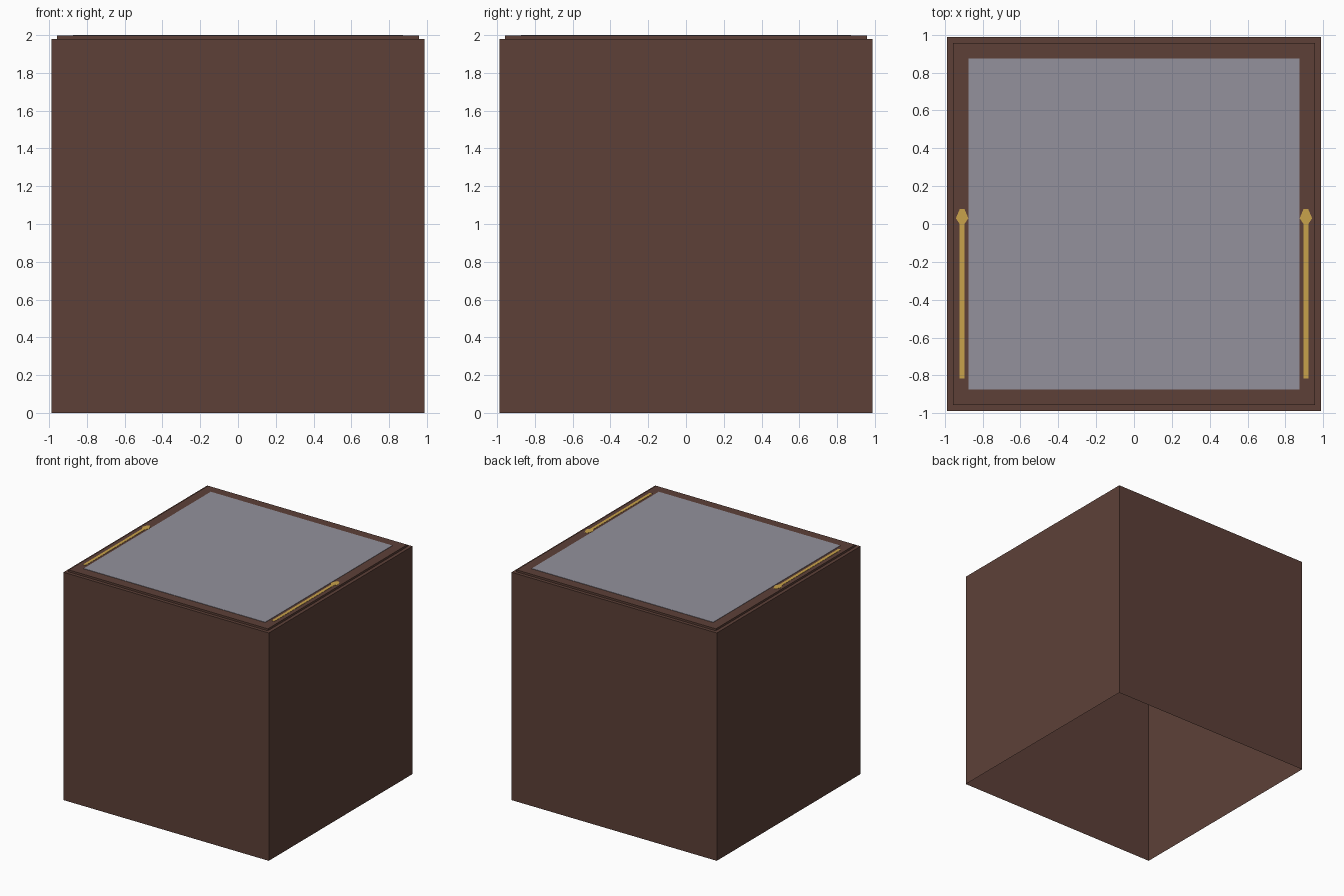
import bpy, bmesh

if "Cube" in bpy.data.objects:
    bpy.data.objects.remove(bpy.data.objects["Cube"])


def material(name, rgb):
    m = bpy.data.materials.new(name)
    m.diffuse_color = (*rgb, 1)
    m.use_nodes = True
    m.node_tree.nodes["Principled BSDF"].inputs["Base Color"].default_value = m.diffuse_color
    return m


BROWN = material("dark brown wood", (0.109, 0.051, 0.039))
GREY = material("cool grey", (0.292, 0.283, 0.332))
GOLD = material("gold", (0.584, 0.361, 0.069))


def finish(name, bm, mat):
    me = bpy.data.meshes.new(name)
    bm.to_mesh(me)
    bm.free()
    me.materials.append(mat)
    ob = bpy.data.objects.new(name, me)
    bpy.context.collection.objects.link(ob)
    return ob


def plate(name, outline, z0, z1, mat):
    """Thin prism from a counter-clockwise outline."""
    bm = bmesh.new()
    face = bm.faces.new([bm.verts.new((x, y, z0)) for x, y in outline])
    ext = bmesh.ops.extrude_face_region(bm, geom=[face])
    top = [g for g in ext["geom"] if isinstance(g, bmesh.types.BMVert)]
    bmesh.ops.translate(bm, verts=top, vec=(0, 0, z1 - z0))
    # the underside sits on the lid and is never seen
    low = [f for f in bm.faces if all(abs(v.co.z - z0) < 1e-6 for v in f.verts)]
    bmesh.ops.delete(bm, geom=low, context='FACES')
    bmesh.ops.recalc_face_normals(bm, faces=bm.faces)
    if max(bm.faces, key=lambda f: abs(f.normal.z)).normal.z < 0:
        bmesh.ops.reverse_faces(bm, faces=bm.faces)
    return finish(name, bm, mat)


HALF, SHOULDER, LID = 0.987, 1.98, 1.997

# Hollow box, open underneath, with a small stepped lid
bm = bmesh.new()
bmesh.ops.create_cube(bm, size=1)
for v in bm.verts:
    v.co = (v.co.x * 2 * HALF, v.co.y * 2 * HALF, (v.co.z + 0.5) * SHOULDER)
bm.normal_update()
bmesh.ops.delete(bm, geom=[f for f in bm.faces if f.normal.z < -0.5], context='FACES')
lid = next(f for f in bm.faces if f.normal.z > 0.5)
bmesh.ops.inset_region(bm, faces=[lid], thickness=HALF - 0.945)
ext = bmesh.ops.extrude_face_region(bm, geom=[lid])
bmesh.ops.translate(bm, vec=(0, 0, LID - SHOULDER),
                    verts=[g for g in ext["geom"] if isinstance(g, bmesh.types.BMVert)])
if lid.is_valid:
    bmesh.ops.delete(bm, geom=[lid], context='FACES_ONLY')
finish("box_body", bm, BROWN)

# Grey top panel
P = 0.873
plate("top_panel", [(-P, -P), (P, -P), (P, P), (-P, P)], LID, 2.0, GREY)

# Gold inlaid pointers along both side borders
right_half = [(0.013, -0.815), (0.013, 0.0), (0.033, 0.03), (0.012, 0.08)]
outline = right_half + [(-x, y) for x, y in reversed(right_half)]
for side, cx in (("left", -0.908), ("right", 0.908)):
    plate(side + "_pointer", [(cx + x, y) for x, y in outline], LID, LID + 0.002, GOLD)
